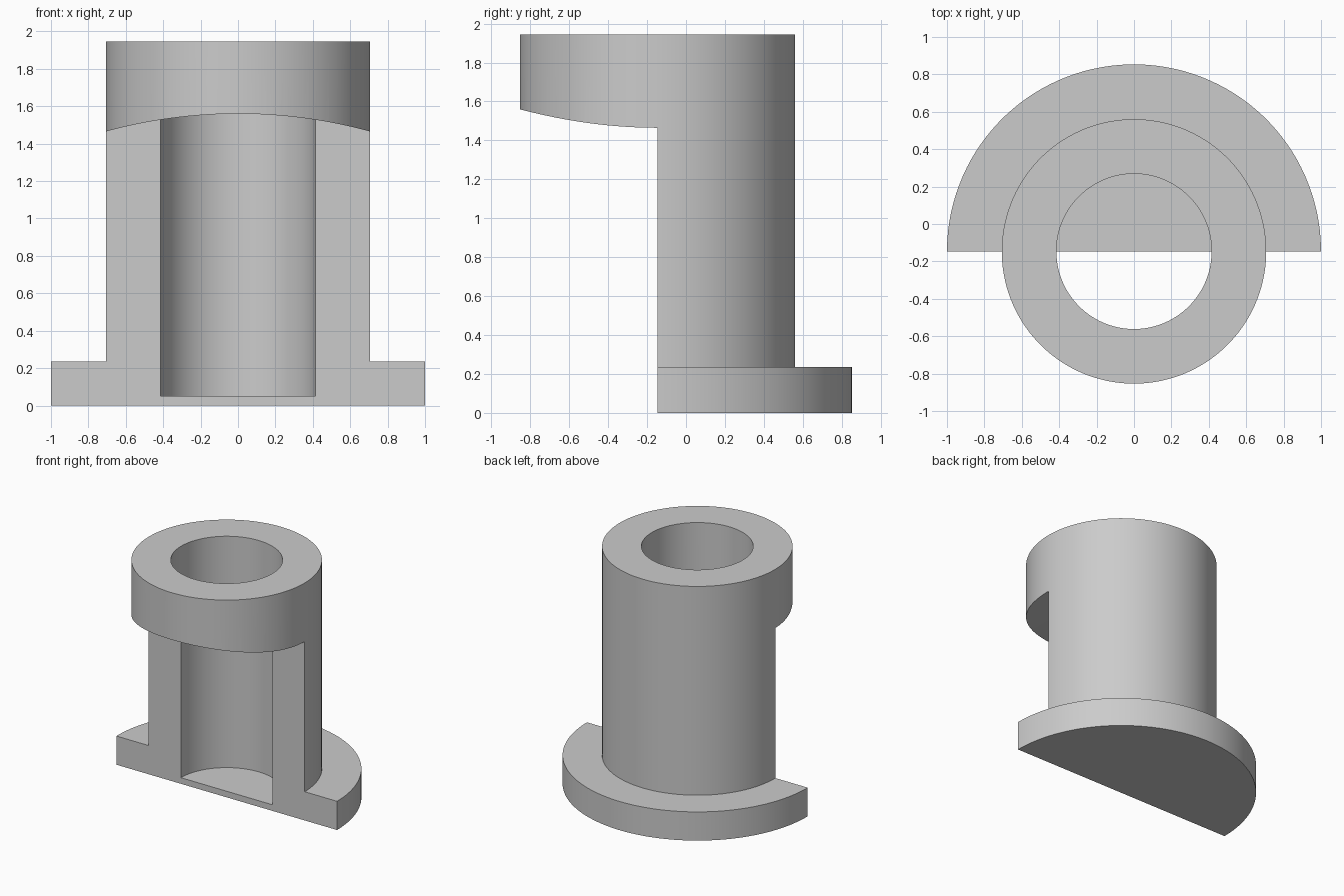
import bpy
import bmesh
import math
from mathutils import Vector, Matrix

cube = bpy.data.objects.get("Cube")
if cube:
    bpy.data.objects.remove(cube, do_unlink=True)

AXIS_Y = -0.1465
OUTER, BORE, FLANGE = 0.707, 0.415, 1.0
TOP, FLANGE_TOP, FLOOR = 1.945, 0.235, 0.05
SEGMENTS = 128

grey = bpy.data.materials.new("plain grey")
grey.use_nodes = True
colour = (0.6, 0.6, 0.6, 1)
grey.diffuse_color = colour
grey.node_tree.nodes["Principled BSDF"].inputs["Base Color"].default_value = colour


def make_object(name, bm):
    bmesh.ops.recalc_face_normals(bm, faces=bm.faces)
    mesh = bpy.data.meshes.new(name)
    bm.to_mesh(mesh)
    bm.free()
    obj = bpy.data.objects.new(name, mesh)
    bpy.context.collection.objects.link(obj)
    mesh.materials.append(grey)
    return obj


# Flanged sleeve with a blind bore, turned from one profile
profile = [(0, 0), (FLANGE, 0), (FLANGE, FLANGE_TOP), (OUTER, FLANGE_TOP),
           (OUTER, TOP), (BORE, TOP), (BORE, FLOOR), (0, FLOOR)]
bm = bmesh.new()
verts = [bm.verts.new((r, 0, z)) for r, z in profile]
edges = [bm.edges.new(pair) for pair in zip(verts, verts[1:])]
bmesh.ops.spin(bm, geom=verts + edges, axis=(0, 0, 1), cent=(0, 0, 0),
               angle=math.tau, steps=SEGMENTS)
bmesh.ops.remove_doubles(bm, verts=bm.verts, dist=0.0001)
# Half a step of turn keeps vertices off the cutting plane
bmesh.ops.rotate(bm, verts=bm.verts, cent=(0, 0, 0),
                 matrix=Matrix.Rotation(math.pi / SEGMENTS, 3, 'Z'))
bmesh.ops.translate(bm, verts=bm.verts, vec=(0, AXIS_Y, 0))
sleeve = make_object("flanged_sleeve", bm)

# Front cutter with a shallow arched top
CROWN, SPRING = 1.56, 1.465
rise = CROWN - SPRING
radius = (OUTER ** 2 + rise ** 2) / (2 * rise)
half_width, steps = 1.2, 64
bm = bmesh.new()
outline = [(half_width, -0.2), (-half_width, -0.2)]
for i in range(steps + 1):
    x = half_width * (2 * i / steps - 1)
    outline.append((x, CROWN - radius + math.sqrt(radius ** 2 - x ** 2)))
face = bm.faces.new([bm.verts.new((x, AXIS_Y, z)) for x, z in outline])
extruded = bmesh.ops.extrude_face_region(bm, geom=[face])["geom"]
moved = [v for v in extruded if isinstance(v, bmesh.types.BMVert)]
bmesh.ops.translate(bm, verts=moved, vec=Vector((0, -1.5, 0)))
cutter = make_object("front_cutter", bm)
cutter.hide_render = True

# Cut away the lower front half
cut = sleeve.modifiers.new("front cut", 'BOOLEAN')
cut.operation = 'DIFFERENCE'
cut.solver = 'EXACT'
cut.object = cutter
bpy.ops.object.select_all(action='DESELECT')
sleeve.select_set(True)
bpy.context.view_layer.objects.active = sleeve
bpy.ops.object.modifier_apply(modifier=cut.name)
bpy.data.objects.remove(cutter, do_unlink=True)

bpy.ops.object.shade_smooth_by_angle(angle=math.radians(30))
